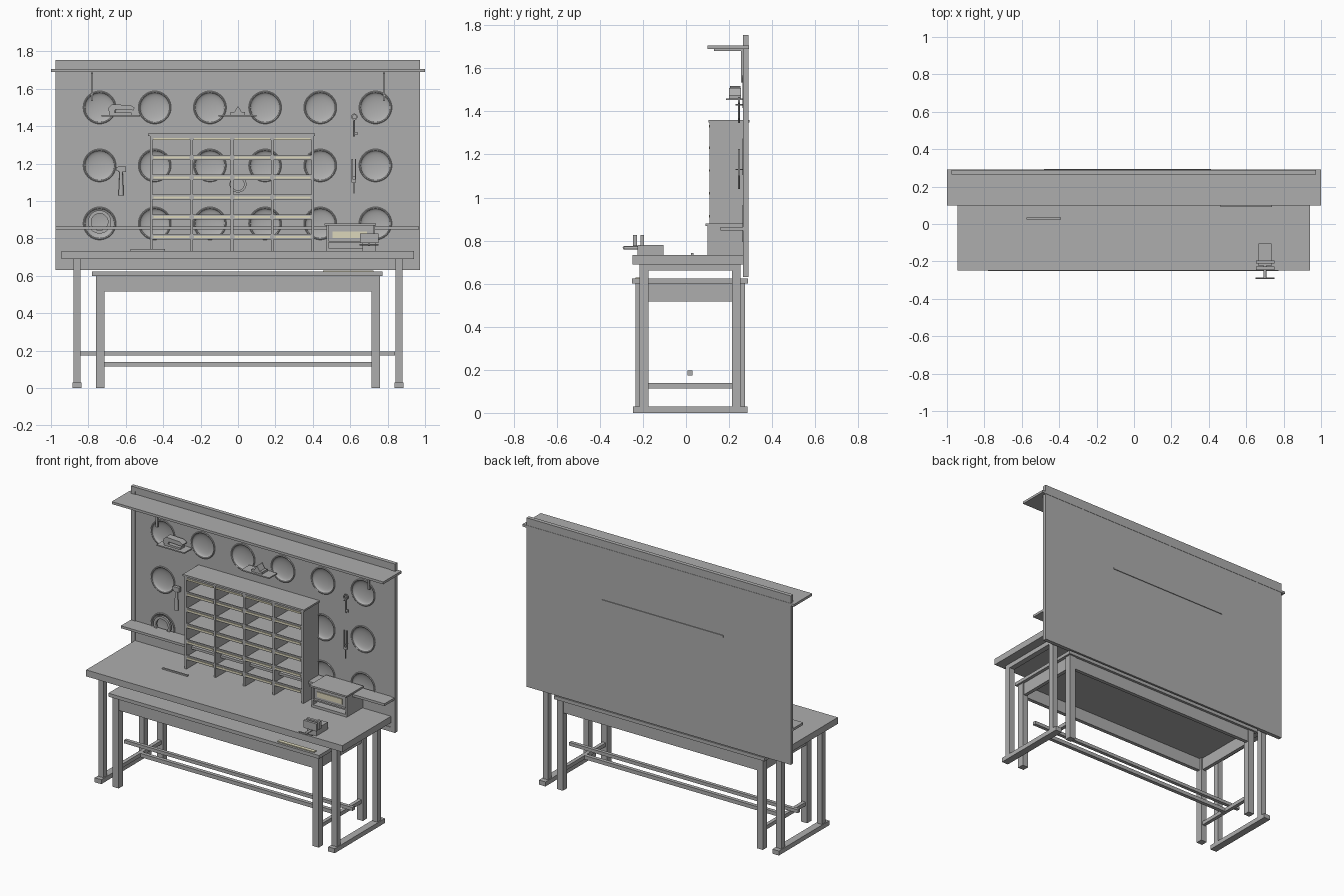
import bpy, bmesh, math
from mathutils import Matrix, Vector


def material(name, rgb):
    m = bpy.data.materials.new(name)
    m.diffuse_color = (*rgb, 1)
    return m


GREY = material("workshop grey", (0.42, 0.42, 0.42))
CREAM = material("label cream", (0.72, 0.68, 0.50))


def finish(name, bm, mat=GREY, smooth=False):
    bmesh.ops.recalc_face_normals(bm, faces=bm.faces)
    me = bpy.data.meshes.new(name)
    bm.to_mesh(me)
    bm.free()
    me.materials.append(mat)
    ob = bpy.data.objects.new(name, me)
    bpy.context.collection.objects.link(ob)
    if smooth:
        bpy.ops.object.select_all(action='DESELECT')
        ob.select_set(True)
        bpy.context.view_layer.objects.active = ob
        bpy.ops.object.shade_smooth_by_angle(angle=math.radians(35))
    return ob


def add_box(bm, x0, x1, y0, y1, z0, z1):
    m = Matrix.Translation(((x0 + x1) / 2, (y0 + y1) / 2, (z0 + z1) / 2))
    bmesh.ops.create_cube(bm, size=1, matrix=m @ Matrix.Diagonal((x1 - x0, y1 - y0, z1 - z0, 1)))


def boxes(name, items, mat=GREY):
    bm = bmesh.new()
    for b in items:
        add_box(bm, *b)
    return finish(name, bm, mat)


def rod(name, a, b, r1, r2=None, seg=16):
    a, b = Vector(a), Vector(b)
    d = b - a
    bm = bmesh.new()
    m = Matrix.Translation((a + b) / 2) @ d.to_track_quat('Z', 'Y').to_matrix().to_4x4()
    bmesh.ops.create_cone(bm, cap_ends=True, segments=seg, radius1=r1,
                          radius2=r1 if r2 is None else r2, depth=d.length, matrix=m)
    return finish(name, bm, GREY, True)


def spun_rings(name, centres, profile, seg=40):
    """Spin a closed (radius, y) section about the y axis at each (x, z) centre."""
    bm = bmesh.new()
    for cx, cz in centres:
        rings = [[bm.verts.new((cx + r * math.cos(2 * math.pi * i / seg), y,
                                cz + r * math.sin(2 * math.pi * i / seg)))
                  for i in range(seg)] for r, y in profile]
        for k, ring in enumerate(rings):
            nxt = rings[(k + 1) % len(rings)]
            for i in range(seg):
                j = (i + 1) % seg
                bm.faces.new((ring[i], ring[j], nxt[j], nxt[i]))
    return finish(name, bm, GREY, True)


def prism(name, pts, y0, y1):
    """Extrude an x-z outline along y."""
    bm = bmesh.new()
    f = bm.faces.new([bm.verts.new((x, y0, z)) for x, z in pts])
    ext = bmesh.ops.extrude_face_region(bm, geom=[f])
    bmesh.ops.translate(bm, vec=(0, y1 - y0, 0),
                        verts=[v for v in ext['geom'] if isinstance(v, bmesh.types.BMVert)])
    return finish(name, bm)


# Wall board with raised rim and scooped round dishes
panel = boxes("wall_panel", [(-0.975, 0.972, 0.269, 0.29, 0.63, 1.755)])
boxes("wall_rim", [(-0.975, -0.943, 0.264, 0.27, 0.63, 1.755),
                   (0.94, 0.972, 0.264, 0.27, 0.63, 1.755),
                   (-0.943, 0.94, 0.264, 0.27, 1.725, 1.755),
                   (-0.943, 0.94, 0.264, 0.27, 0.63, 0.66)])
dishes = [(-0.74 + 0.295 * i, z) for z in (1.5, 1.19, 0.88) for i in range(6)]
bm = bmesh.new()
for x, z in dishes:
    bmesh.ops.create_uvsphere(bm, u_segments=32, v_segments=20, radius=1,
                              matrix=Matrix.Translation((x, 0.2685, z))
                              @ Matrix.Diagonal((0.079, 0.019, 0.079, 1))
                              @ Matrix.Rotation(math.pi / 2, 4, 'X'))
for f in bm.faces:
    f.smooth = True
cutter = finish("dish_cutter", bm)
cutter.hide_render = True
cutter.hide_viewport = True
cut = panel.modifiers.new("dishes", 'BOOLEAN')
cut.operation = 'DIFFERENCE'
cut.solver = 'EXACT'
cut.object = cutter
spun_rings("dish_rims", dishes, [(0.088, 0.271), (0.088, 0.266), (0.084, 0.263),
                                 (0.079, 0.265), (0.077, 0.271)])

# Shelves on the wall and the hanging brackets
boxes("top_shelf", [(-1, 1, 0.1, 0.292, 1.69, 1.706)])
for s in (-1, 1):
    boxes("shelf_bracket", [(s * 0.78 - 0.006, s * 0.78 + 0.006, 0.13, 0.266, 1.68, 1.69),
                            (s * 0.78 - 0.006, s * 0.78 + 0.006, 0.256, 0.27, 1.535, 1.685)])
boxes("lower_shelf", [(-0.975, 0.967, 0.16, 0.27, 0.847, 0.863)])

# Upper bench: top, end frames with feet, stretcher
boxes("bench_top", [(-0.945, 0.942, -0.248, 0.265, 0.69, 0.733)])
for s in (-1, 1):
    c = s * 0.86
    boxes("bench_end_frame", [(c - 0.019, c + 0.019, -0.215, -0.175, 0.03, 0.69),
                              (c - 0.019, c + 0.019, 0.213, 0.252, 0.03, 0.69),
                              (c - 0.019, c + 0.019, -0.175, 0.213, 0.66, 0.69),
                              (c - 0.024, c + 0.024, -0.245, 0.285, 0, 0.03)])
boxes("bench_stretcher", [(-0.845, 0.84, 0.007, 0.03, 0.174, 0.196)])

# Lower table nested under the bench
boxes("table_top", [(-0.78, 0.772, -0.25, 0.287, 0.6, 0.623)])
boxes("table_apron", [(-0.715, 0.715, -0.23, -0.205, 0.517, 0.6),
                      (-0.715, 0.715, 0.245, 0.27, 0.517, 0.6),
                      (-0.75, -0.725, -0.19, 0.23, 0.517, 0.6),
                      (0.725, 0.75, -0.19, 0.23, 0.517, 0.6)])
boxes("table_legs", [(s * 0.737 - 0.022, s * 0.737 + 0.022, y, y + 0.045, 0, 0.6)
                     for s in (-1, 1) for y in (-0.235, 0.23)])
boxes("table_stretchers", [(s * 0.737 - 0.012, s * 0.737 + 0.012, -0.19, 0.23, 0.114, 0.139)
                           for s in (-1, 1)] + [(-0.725, 0.725, 0.007, 0.032, 0.114, 0.139)])
boxes("measuring_strip", [(0.455, 0.725, -0.235, -0.21, 0.623, 0.629)], CREAM)
boxes("bench_rule", [(-0.575, -0.39, 0.024, 0.034, 0.733, 0.742)])

# Pigeonhole cabinet with label strips
uprights = [-0.463, -0.248, -0.032, 0.184, 0.399]
levels = [1.235, 1.129, 1.023, 0.917, 0.811]
boxes("cabinet_uprights", [(x - 0.007, x + 0.007, 0.11, 0.268, 0.733, 1.348) for x in uprights])
boxes("cabinet_top", [(-0.48, 0.412, 0.104, 0.295, 1.348, 1.36)])
cells = list(zip(uprights[:-1], uprights[1:]))
boxes("cabinet_shelves", [(a + 0.007, b - 0.007, 0.115, 0.268, z - 0.006, z + 0.006)
                          for a, b in cells for z in levels])
boxes("cabinet_lips", [(a + 0.007, b - 0.007, 0.111, 0.119, z - 0.016, z + 0.012)
                       for a, b in cells for z in levels])
boxes("label_strips", [(a + 0.012, b - 0.012, 0.107, 0.112, z - 0.009, z + 0.002)
                       for a, b in cells for z in levels + [1.334]], CREAM)
boxes("cabinet_header", [(a + 0.007, b - 0.007, 0.111, 0.119, 1.325, 1.348) for a, b in cells])

# Small drawer box
boxes("drawer_box", [(0.473, 0.483, 0.1, 0.268, 0.733, 0.868),
                     (0.722, 0.732, 0.1, 0.268, 0.733, 0.868),
                     (0.483, 0.722, 0.26, 0.268, 0.733, 0.868),
                     (0.483, 0.722, 0.1, 0.268, 0.733, 0.75),
                     (0.483, 0.722, 0.1, 0.268, 0.778, 0.787),
                     (0.483, 0.722, 0.115, 0.26, 0.787, 0.868)])
boxes("drawer_box_lid", [(0.462, 0.738, 0.09, 0.268, 0.868, 0.879)])
boxes("drawer_label", [(0.505, 0.69, 0.11, 0.116, 0.803, 0.838)], CREAM)

# Bench vise
boxes("vise_body", [(0.665, 0.735, -0.225, -0.105, 0.733, 0.78)])
boxes("vise_jaws", [(0.653, 0.75, -0.245, -0.228, 0.775, 0.825),
                    (0.653, 0.75, -0.212, -0.195, 0.775, 0.825)])
rod("vise_screw", (0.7, -0.29, 0.766), (0.7, -0.22, 0.766), 0.008)
rod("vise_handle", (0.65, -0.29, 0.766), (0.752, -0.29, 0.766), 0.004)

# Hand plane on its ledge
boxes("plane_ledge", [(-0.73, -0.525, 0.185, 0.268, 1.452, 1.46)])
prism("plane", [(-0.69, 1.46), (-0.57, 1.46), (-0.57, 1.472), (-0.66, 1.474), (-0.655, 1.49),
                (-0.56, 1.485), (-0.552, 1.498), (-0.575, 1.512), (-0.675, 1.517),
                (-0.692, 1.5)], 0.205, 0.252)

# Angle block on its ledge
boxes("block_ledge", [(-0.105, 0.1, 0.185, 0.268, 1.452, 1.46)])
prism("angle_block", [(-0.04, 1.46), (0.037, 1.46), (0.037, 1.475), (0.02, 1.475),
                      (0, 1.508), (-0.02, 1.475), (-0.04, 1.475)], 0.2, 0.255)

# Hammer, key and dividers hung on the wall
rod("hammer_handle", (-0.625, 0.245, 1.03), (-0.625, 0.245, 1.165), 0.014, 0.008)
boxes("hammer_head", [(-0.642, -0.6, 0.235, 0.257, 1.155, 1.185),
                      (-0.652, -0.642, 0.239, 0.253, 1.162, 1.182)])
spun_rings("key_ring", [(0.622, 1.45)], [(0.017, 0.242), (0.017, 0.25), (0.01, 0.25), (0.01, 0.242)], 20)
rod("key_shaft", (0.622, 0.246, 1.345), (0.622, 0.246, 1.436), 0.004, seg=10)
boxes("key_bit", [(0.622, 0.64, 0.243, 0.249, 1.352, 1.368)])
boxes("dividers", [(0.608, 0.614, 0.242, 0.25, 1.11, 1.225), (0.626, 0.632, 0.242, 0.25, 1.11, 1.225),
                   (0.608, 0.632, 0.242, 0.25, 1.1, 1.115)])
rod("dividers_point", (0.62, 0.246, 1.04), (0.62, 0.246, 1.105), 0.004, seg=10)
for z in (1.13, 1.43):
    rod("wall_hook", (0.62, 0.23, z), (0.62, 0.272, z), 0.003, seg=8)

# Rolls of tape
for n, x, z, r in (("small_tape_roll", 0, 1.09, 0.045), ("large_tape_roll", -0.74, 0.888, 0.062)):
    spun_rings(n, [(x, z)], [(r, 0.255), (r, 0.27), (r * 0.72, 0.27), (r * 0.72, 0.255)], 32)
